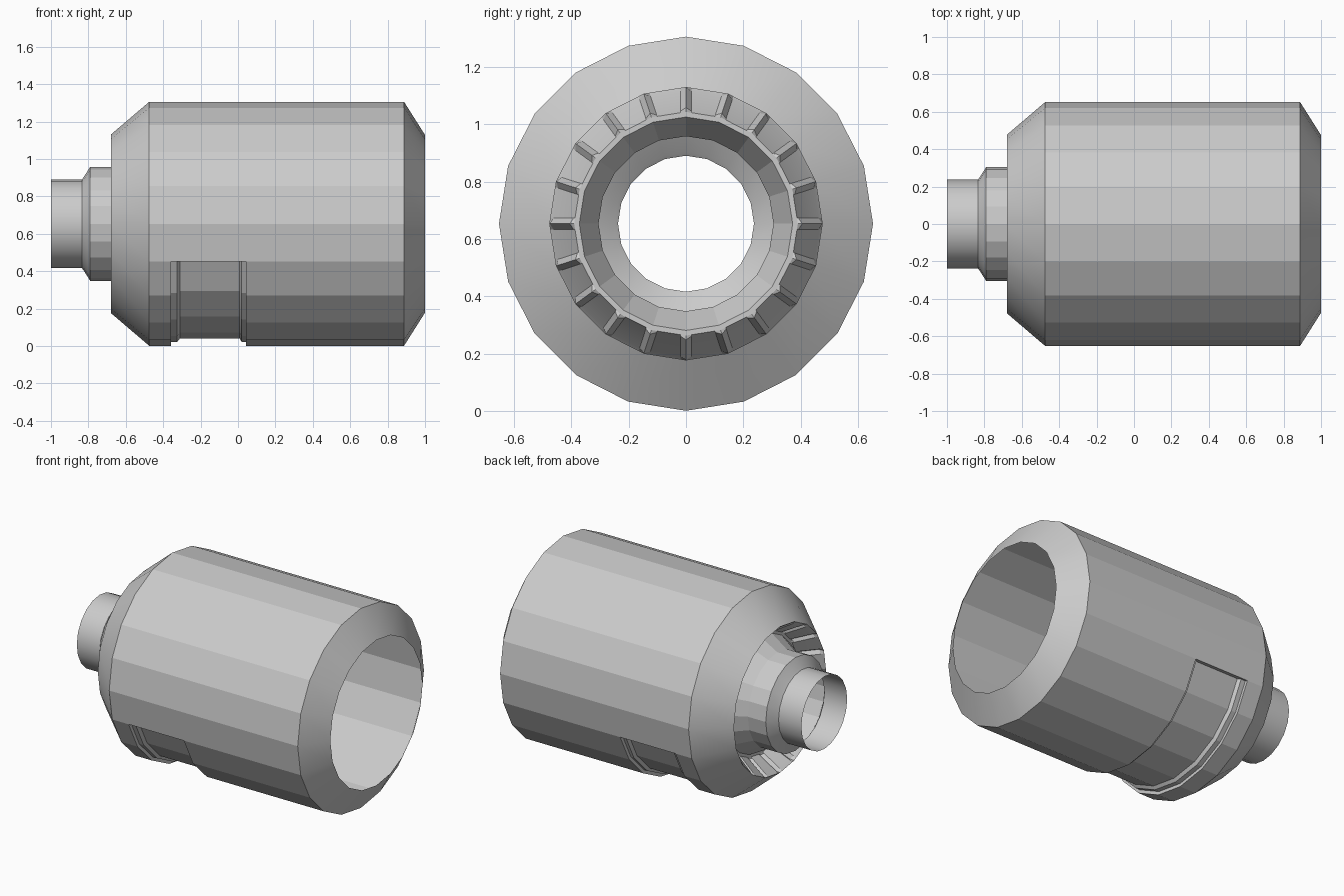
import bpy, bmesh, math

if "Cube" in bpy.data.objects:
    bpy.data.objects.remove(bpy.data.objects["Cube"])

N = 20            # sides around the x axis
R = 0.652         # barrel radius
CZ = 0.653        # axis height
STEP = 2 * math.pi / N


def pt(x, r, a):
    return (x, r * math.cos(a), CZ + r * math.sin(a))


def finish(name, bm, angle):
    bmesh.ops.remove_doubles(bm, verts=bm.verts, dist=1e-5)
    me = bpy.data.meshes.new(name)
    bm.to_mesh(me)
    bm.free()
    ob = bpy.data.objects.new(name, me)
    bpy.context.collection.objects.link(ob)
    bpy.ops.object.select_all(action='DESELECT')
    ob.select_set(True)
    bpy.context.view_layer.objects.active = ob
    bpy.ops.object.shade_smooth_by_angle(angle=math.radians(angle))
    return ob


def sweep(bm, profile, k0=0, k1=N):
    """Turn an (x, radius) profile about the x axis from side k0 to k1."""
    rings = [[bm.verts.new(pt(x, r, k * STEP)) for k in range(k0, k1 + 1)]
             for x, r in profile]
    for a, b in zip(rings, rings[1:]):
        for i in range(k1 - k0):
            bm.faces.new((a[i], a[i + 1], b[i + 1], b[i]))


# Barrel: plain upper sides, lower eight sides carry the stepped recess
x0, x1 = -0.357, 0.042
groove = [(x0, R), (x0, 0.631), (-0.325, 0.631), (-0.31, 0.612),
          (0.008, 0.612), (0.02, 0.631), (x1, 0.631), (x1, R)]
bm = bmesh.new()
back = [(-0.68, 0.477), (-0.475, R)]
front = [(0.888, R), (1.0, 0.475)]
sweep(bm, back + [(x0, R), (x1, R)] + front, -1, 11)
sweep(bm, back + groove + front, 11, 19)
for k in (11, 19):                       # end walls of the recess
    wall = [bm.verts.new(pt(x, r, k * STEP)) for x, r in groove]
    bm.faces.new(wall if k == 19 else wall[::-1])
finish("barrel", bm, 15)

# Neck: inner cone, collar, taper
bm = bmesh.new()
sweep(bm, [(-0.835, 0.237), (-0.825, 0.25), (-0.79, 0.305),
           (-0.66, 0.305), (-0.54, 0.372)])
finish("neck", bm, 15)

# Thin tube at the rear
bm = bmesh.new()
sweep(bm, [(-1.0, 0.237), (-0.835, 0.237)])
finish("rear_tube", bm, 20)

# Recessed cone between barrel and neck, with a V rib at every corner
bm = bmesh.new()
rows = [(-0.54, 0.372, 0), (-0.54, 0.39, 0), (-0.55, 0.395, 0.02),
        (-0.665, 0.465, 0.02), (-0.68, 0.477, 0)]
rings = []
for x, r, rib in rows:
    ring = []
    half = 0.02 / r
    for k in range(N):
        a = k * STEP
        side = r * math.cos(STEP / 2) / math.cos(STEP / 2 - half)
        ring += [bm.verts.new(pt(x, side, a - half)),
                 bm.verts.new(pt(x + rib, r + rib / 2, a)),
                 bm.verts.new(pt(x, side, a + half))]
    rings.append(ring)
for a, b in zip(rings, rings[1:]):
    for i in range(3 * N):
        j = (i + 1) % (3 * N)
        bm.faces.new((a[i], a[j], b[j], b[i]))
finish("ribbed_recess", bm, 10)
